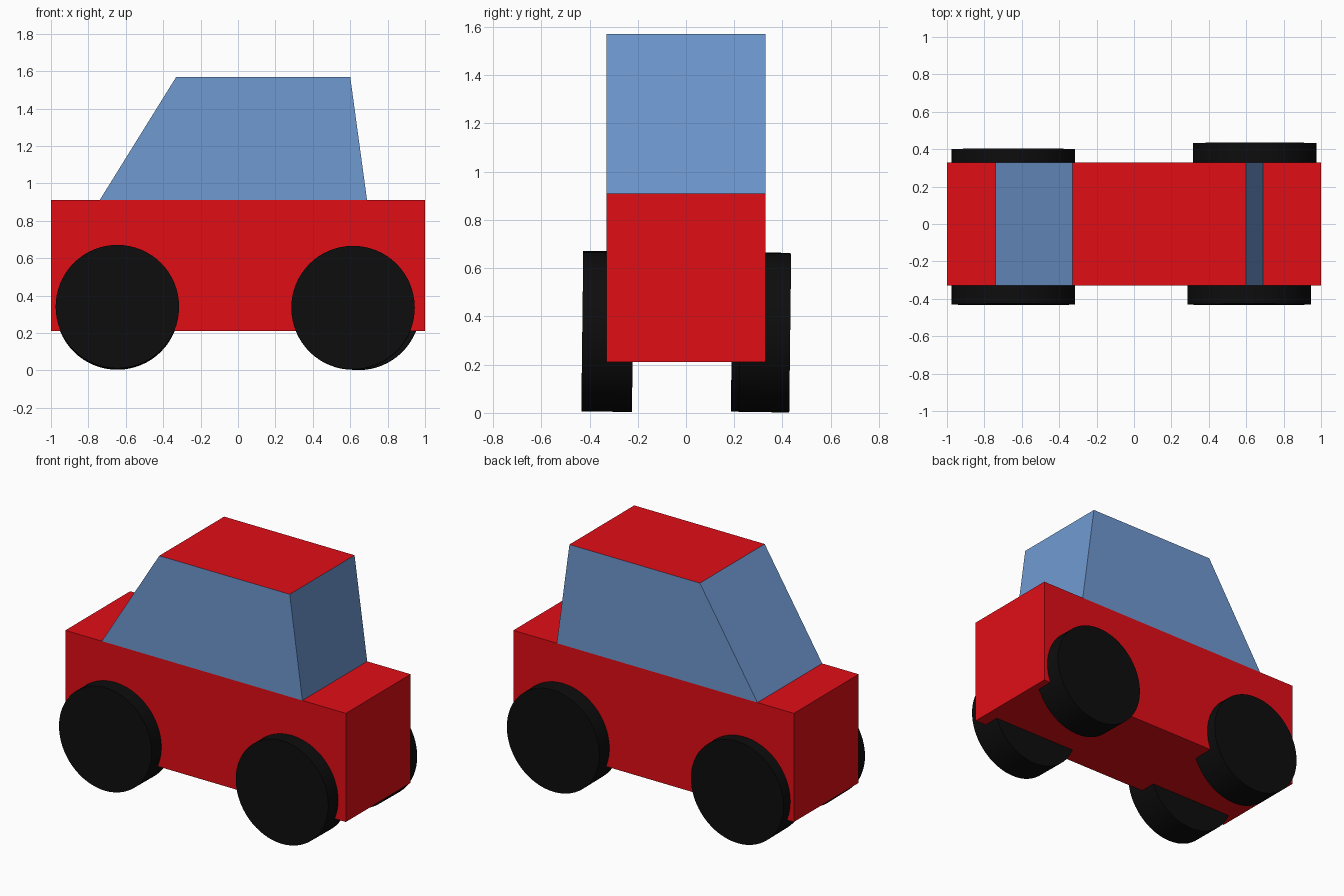
import bpy, bmesh, math

if "Cube" in bpy.data.objects:
    bpy.data.objects.remove(bpy.data.objects["Cube"])


def material(name, color):
    m = bpy.data.materials.new(name)
    m.diffuse_color = color
    m.use_nodes = True
    m.node_tree.nodes["Principled BSDF"].inputs["Base Color"].default_value = m.diffuse_color
    return m


RED = material("red_paint", (0.75, 0.004, 0.008, 1))
BLUE = material("window_blue", (0.16, 0.32, 0.64, 1))
BLACK = material("tyre_black", (0.004, 0.004, 0.004, 1))
HALF_WIDTH = 0.33


def extruded_profile(name, profile, mats):
    """Extrude an x-z outline across the car's width."""
    bm = bmesh.new()
    face = bm.faces.new([bm.verts.new((x, -HALF_WIDTH, z)) for x, z in profile])
    ext = bmesh.ops.extrude_face_region(bm, geom=[face], use_keep_orig=True)
    verts = [g for g in ext["geom"] if isinstance(g, bmesh.types.BMVert)]
    bmesh.ops.translate(bm, verts=verts, vec=(0, 2 * HALF_WIDTH, 0))
    bmesh.ops.recalc_face_normals(bm, faces=bm.faces[:])
    mesh = bpy.data.meshes.new(name)
    bm.to_mesh(mesh)
    bm.free()
    for m in mats:
        mesh.materials.append(m)
    ob = bpy.data.objects.new(name, mesh)
    bpy.context.collection.objects.link(ob)
    return ob


# Lower body
extruded_profile("body", [(-1, 0.21), (1, 0.21), (1, 0.91), (-1, 0.91)], [RED])

# Cabin: blue glass sides, red roof
cabin = extruded_profile(
    "cabin", [(-0.74, 0.91), (0.69, 0.91), (0.60, 1.57), (-0.33, 1.57)], [BLUE, RED])
for p in cabin.data.polygons:
    if abs(p.normal.z) > 0.9:
        p.material_index = 1

# Wheels, placed slightly unevenly: x, y, z of each centre
wheels = {
    "front_left_wheel": (-0.645, -0.325, 0.34),
    "front_right_wheel": (0.615, -0.325, 0.335),
    "back_left_wheel": (-0.645, 0.295, 0.335),
    "back_right_wheel": (0.645, 0.327, 0.333),
}
for name, centre in wheels.items():
    bpy.ops.mesh.primitive_cylinder_add(
        vertices=64, radius=0.33, depth=0.21, location=centre,
        rotation=(math.radians(90 - 0.7), 0, 0))
    wheel = bpy.context.object
    wheel.name = name
    wheel.data.materials.append(BLACK)
    bpy.ops.object.shade_smooth_by_angle(angle=math.radians(30))
